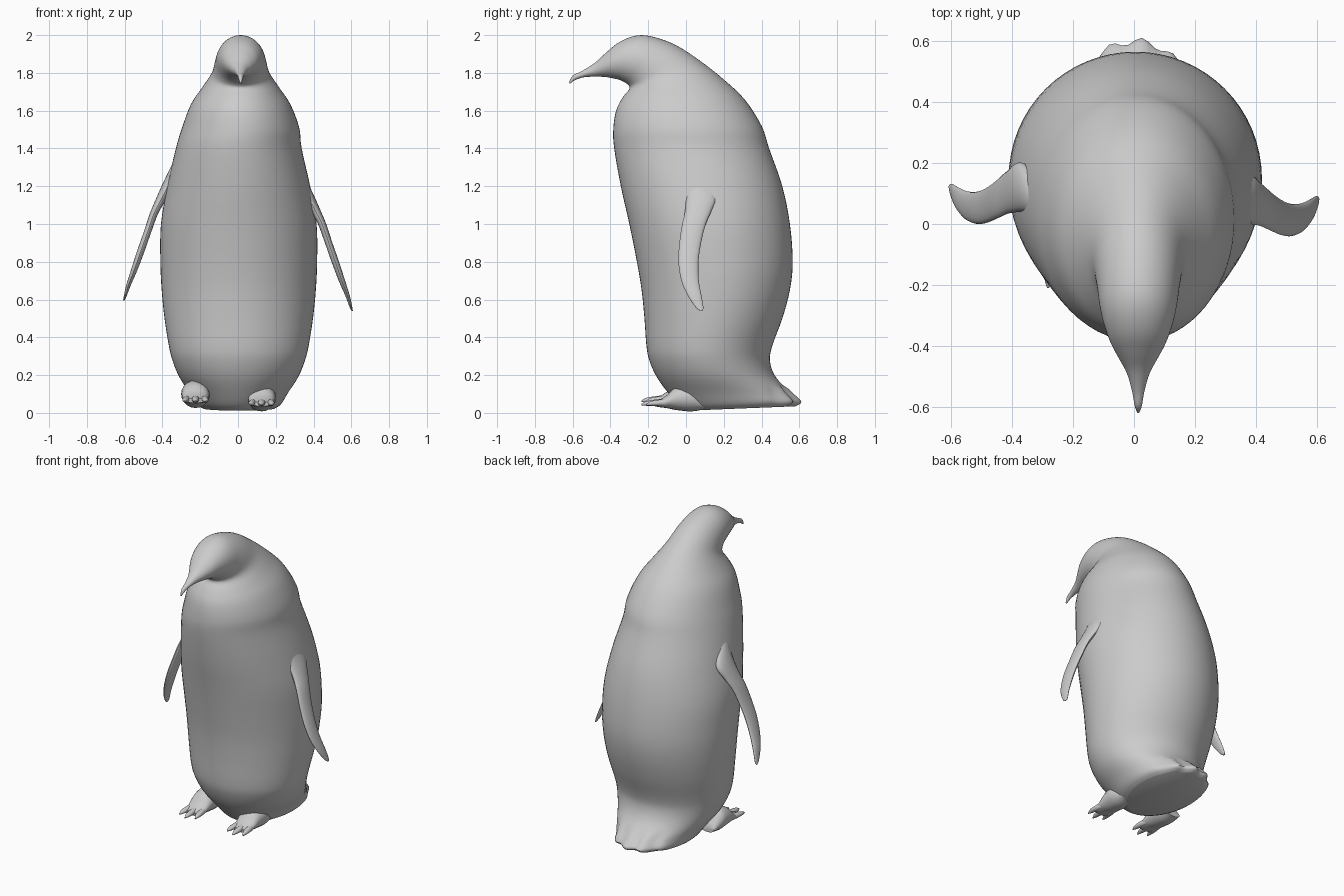
import bpy, bmesh
from math import sin, cos, pi
from mathutils import Vector


def spline(p0, p1, p2, p3, t):
    return [0.5 * (2 * b + (c - a) * t + (2 * a - 5 * b + 4 * c - d) * t * t
                   + (3 * b - a - 3 * c + d) * t ** 3)
            for a, b, c, d in zip(p0, p1, p2, p3)]


def loft(name, stations, n=32, steps=4, tweak=None):
    """Skin oval rings; a station is (edge point a, edge point b, half width in x)."""
    rows = [(*a, *b, w) for a, b, w in stations]
    last = len(rows) - 1
    fine = []
    for i in range(last):
        q = [rows[max(0, min(last, i + k))] for k in (-1, 0, 1, 2)]
        fine += [spline(*q, s / steps) for s in range(steps)]
    fine.append(rows[-1])
    bm = bmesh.new()
    rings = []
    for r in fine:
        a, b, w = Vector(r[:3]), Vector(r[3:6]), max(r[6], 0.001)
        mid, half = (a + b) / 2, (a - b) / 2
        ring = []
        for k in range(n):
            t = 2 * pi * k / n
            co = mid + half * cos(t) + Vector((w * sin(t), 0, 0))
            ring.append(bm.verts.new(tweak(co) if tweak else co))
        rings.append(ring)
    for r0, r1 in zip(rings, rings[1:]):
        for k in range(n):
            j = (k + 1) % n
            bm.faces.new((r0[k], r0[j], r1[j], r1[k]))
    bm.faces.new(rings[0])
    bm.faces.new(rings[-1])
    bmesh.ops.recalc_face_normals(bm, faces=bm.faces)
    me = bpy.data.meshes.new(name)
    bm.to_mesh(me)
    bm.free()
    ob = bpy.data.objects.new(name, me)
    bpy.context.collection.objects.link(ob)
    bpy.ops.object.select_all(action='DESELECT')
    ob.select_set(True)
    bpy.context.view_layer.objects.active = ob
    bpy.ops.object.shade_smooth_by_angle(angle=pi / 4)
    return ob


# Body, head and beak: front y, front z, back y, back z, half width
profile = [
    (0.02, 0.012, 0.57, 0.035, 0.19), (-0.03, 0.035, 0.60, 0.06, 0.225),
    (-0.09, 0.10, 0.55, 0.11, 0.26), (-0.155, 0.19, 0.475, 0.19, 0.315),
    (-0.195, 0.28, 0.445, 0.27, 0.35), (-0.21, 0.36, 0.455, 0.35, 0.37),
    (-0.22, 0.50, 0.51, 0.50, 0.393), (-0.235, 0.65, 0.55, 0.65, 0.408),
    (-0.26, 0.80, 0.565, 0.80, 0.415), (-0.30, 1.0, 0.55, 1.0, 0.412),
    (-0.345, 1.2, 0.51, 1.2, 0.378), (-0.38, 1.4, 0.44, 1.4, 0.333),
    (-0.385, 1.5, 0.40, 1.52, 0.31), (-0.37, 1.6, 0.31, 1.66, 0.265),
    (-0.335, 1.67, 0.20, 1.765, 0.205), (-0.30, 1.715, 0.08, 1.86, 0.155),
    (-0.31, 1.74, -0.05, 1.945, 0.138), (-0.35, 1.762, -0.17, 1.99, 0.127),
    (-0.39, 1.772, -0.26, 1.998, 0.112), (-0.425, 1.778, -0.35, 1.965, 0.09),
    (-0.46, 1.78, -0.42, 1.91, 0.063), (-0.50, 1.78, -0.48, 1.855, 0.037),
    (-0.55, 1.775, -0.55, 1.81, 0.02), (-0.59, 1.76, -0.60, 1.785, 0.012),
    (-0.615, 1.742, -0.62, 1.75, 0.004)]


def feather_edge(co):
    # scalloped tail rim
    if co.z < 0.14 and co.y > 0.4:
        co.y += 0.012 * sin(co.x * 60) * min(1, (co.y - 0.4) / 0.1)
    return co


def shift(z):
    return 0.004 if z < 1.5 else 0.014


loft("body", [((shift(fz), fy, fz), (shift(fz), by, bz), w)
              for fy, fz, by, bz, w in profile], n=64, tweak=feather_edge)

# Flippers: centre x, z, front y, back y, half thickness
flipper = [
    (0.325, 1.28, 0.0, 0.06, 0.015), (0.365, 1.16, 0.0, 0.16, 0.033),
    (0.41, 1.07, -0.005, 0.135, 0.028), (0.445, 1.0, -0.02, 0.105, 0.022),
    (0.48, 0.9, -0.035, 0.08, 0.02), (0.515, 0.8, -0.04, 0.066, 0.02),
    (0.55, 0.7, -0.025, 0.068, 0.017), (0.58, 0.62, 0.01, 0.082, 0.012),
    (0.598, 0.56, 0.05, 0.092, 0.007), (0.605, 0.54, 0.075, 0.088, 0.003)]
for side, name, dy, dz in ((1, "right_flipper", 0, 0), (-1, "left_flipper", 0.04, 0.055)):
    loft(name, [((side * x, f + dy, z + dz), (side * x, b + dy, z + dz), w)
                for x, z, f, b, w in flipper], n=20)

# Feet: y, top z, bottom z, half width
foot = [(0.10, 0.06, 0.02, 0.05), (0.03, 0.15, 0.008, 0.075),
        (-0.05, 0.14, 0.015, 0.072), (-0.10, 0.095, 0.025, 0.066),
        (-0.14, 0.07, 0.03, 0.06), (-0.165, 0.06, 0.035, 0.05)]
toe = [(-0.11, 0.075, 0.035, 0.016), (-0.15, 0.072, 0.035, 0.02),
       (-0.19, 0.066, 0.037, 0.018), (-0.215, 0.06, 0.038, 0.012),
       (-0.235, 0.048, 0.04, 0.003)]
for cx, name, dz in ((0.125, "right", 0), (-0.225, "left", 0.018)):
    loft(name + "_foot", [((cx, y, t + dz), (cx, y, b + dz), w)
                          for y, t, b, w in foot], n=20)
    # three splayed toes
    for i in (-1, 0, 1):
        pts = []
        for y, t, b, w in toe:
            x = cx + i * (0.042 - 0.12 * (y + 0.11))
            yy = y + 0.025 * abs(i)
            pts.append(((x, yy, t + dz), (x, yy, b + dz), w))
        loft(f"{name}_toe_{i + 2}", pts, n=12, steps=3)
